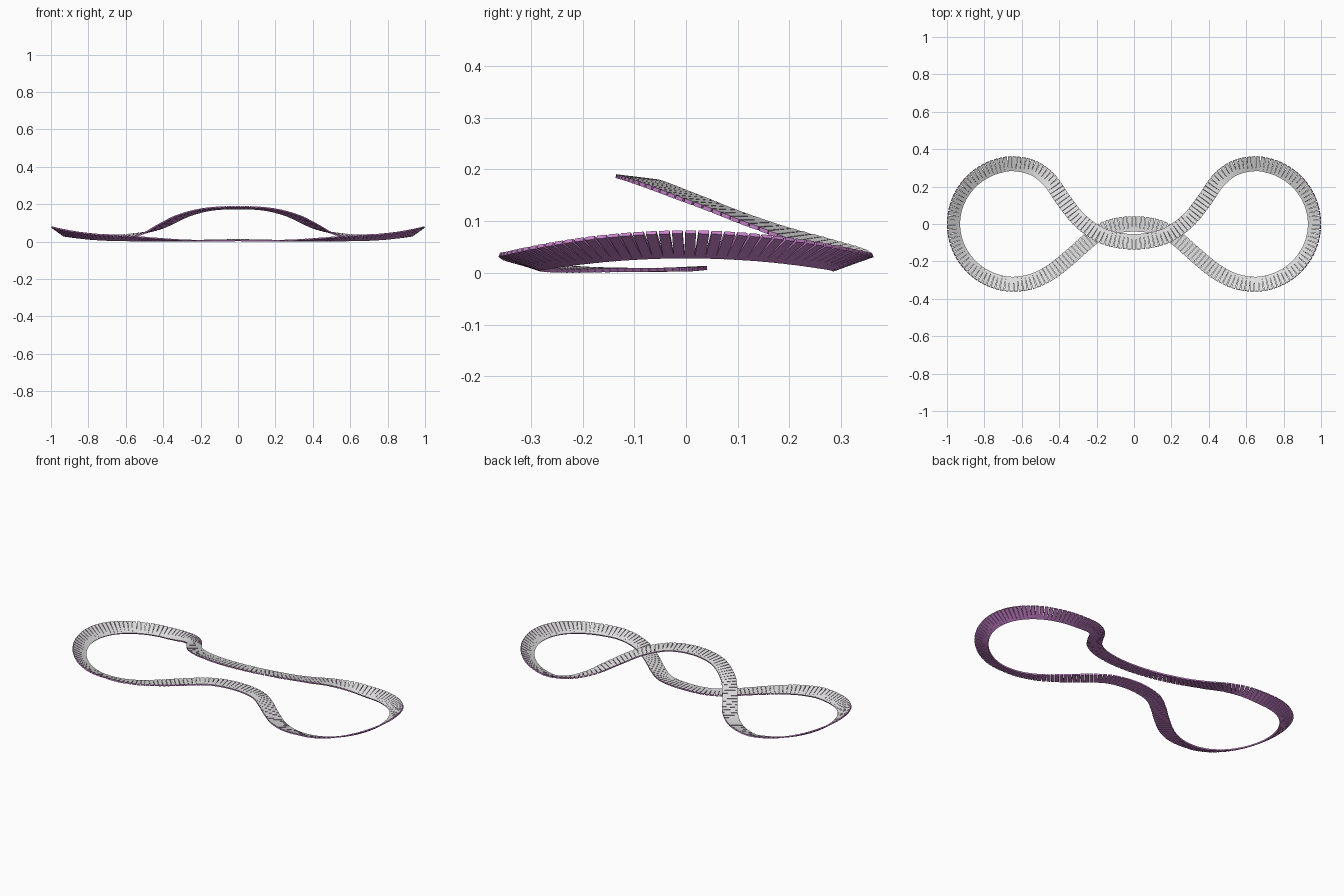
import bpy, bmesh, math
from mathutils import Vector, Matrix

cube = bpy.data.objects.get("Cube")
if cube:
    bpy.data.objects.remove(cube)


def material(name, color):
    m = bpy.data.materials.new(name)
    m.use_nodes = True
    m.diffuse_color = color
    m.node_tree.nodes["Principled BSDF"].inputs["Base Color"].default_value = color
    return m


purple = material("orchid purple", (0.62, 0.24, 0.64, 1))
grey = material("light grey", (0.76, 0.76, 0.76, 1))

PLANKS, WIDTH, THICK, FILL = 226, 0.082, 0.0075, 0.9

# Centre line of the right half: x, y, z and how far the outer edge rises
lower = [(0, 0, .009, -.004), (.09, -.008, .008, -.003), (.17, -.035, .007, -.001),
         (.25, -.095, .007, 0), (.34, -.175, .008, .004), (.44, -.255, .011, .012),
         (.54, -.305, .016, .02)]
loop = []
for deg in range(-90, 91, 15):
    a = math.radians(deg)
    c = math.cos(a)
    loop.append((.64 + .325 * c, .322 * math.sin(a), .022 + .034 * c * c, .027 + .021 * c * c))
upper = [(.535, .298, .038, .019), (.45, .232, .064, .009), (.375, .125, .101, 0),
         (.285, .015, .143, -.005), (.16, -.067, .174, -.009), (0, -.095, .183, -.01)]
half = [Vector(p) for p in lower + loop + upper]

# Mirror to the left half and close the circuit
mirrored = [Vector((-p[0], p[1], p[2], p[3])) for p in reversed(half[1:-1])]
ctrl = half + mirrored


def spline(p0, p1, p2, p3, t):
    return 0.5 * (2 * p1 + (p2 - p0) * t + (2 * p0 - 5 * p1 + 4 * p2 - p3) * t * t
                  + (3 * p1 - p0 - 3 * p2 + p3) * t ** 3)


n = len(ctrl)
path = [spline(ctrl[i - 1], ctrl[i], ctrl[(i + 1) % n], ctrl[(i + 2) % n], k / 20)
        for i in range(n) for k in range(20)]
path.append(path[0].copy())

# Running length, used to space the planks evenly
length = [0.0]
for a, b in zip(path, path[1:]):
    length.append(length[-1] + (b.xyz - a.xyz).length)
step = length[-1] / PLANKS


def point_at(s):
    s %= length[-1]
    i = 0
    while length[i + 1] < s:
        i += 1
    return path[i].lerp(path[i + 1], (s - length[i]) / (length[i + 1] - length[i]))


# Banked planks, grey on top and purple elsewhere
bm = bmesh.new()
for i in range(PLANKS):
    s = i * step
    here = point_at(s)
    forward = (point_at(s + step / 2).xyz - point_at(s - step / 2).xyz).normalized()
    side = forward.cross(Vector((0, 0, 1))).normalized()
    up = side.cross(forward)
    bank = math.asin(here[3] / WIDTH)
    side = side * math.cos(bank) + up * math.sin(bank)
    up = side.cross(forward)
    frame = Matrix((side, forward, up)).transposed().to_4x4()
    frame = Matrix.Translation(here.xyz) @ frame @ Matrix.Diagonal((WIDTH, step * FILL, THICK, 1))
    plank = bmesh.ops.create_cube(bm, size=1, matrix=frame)
    for face in {f for v in plank["verts"] for f in v.link_faces}:
        face.normal_update()
        face.material_index = 1 if face.normal.dot(up) > 0.7 else 0

# Rest the circuit on the ground
low = min(v.co.z for v in bm.verts)
bmesh.ops.translate(bm, verts=bm.verts, vec=(0, 0, -low))

mesh = bpy.data.meshes.new("track_planks")
bm.to_mesh(mesh)
bm.free()
mesh.materials.append(purple)
mesh.materials.append(grey)
track = bpy.data.objects.new("track_planks", mesh)
bpy.context.collection.objects.link(track)
